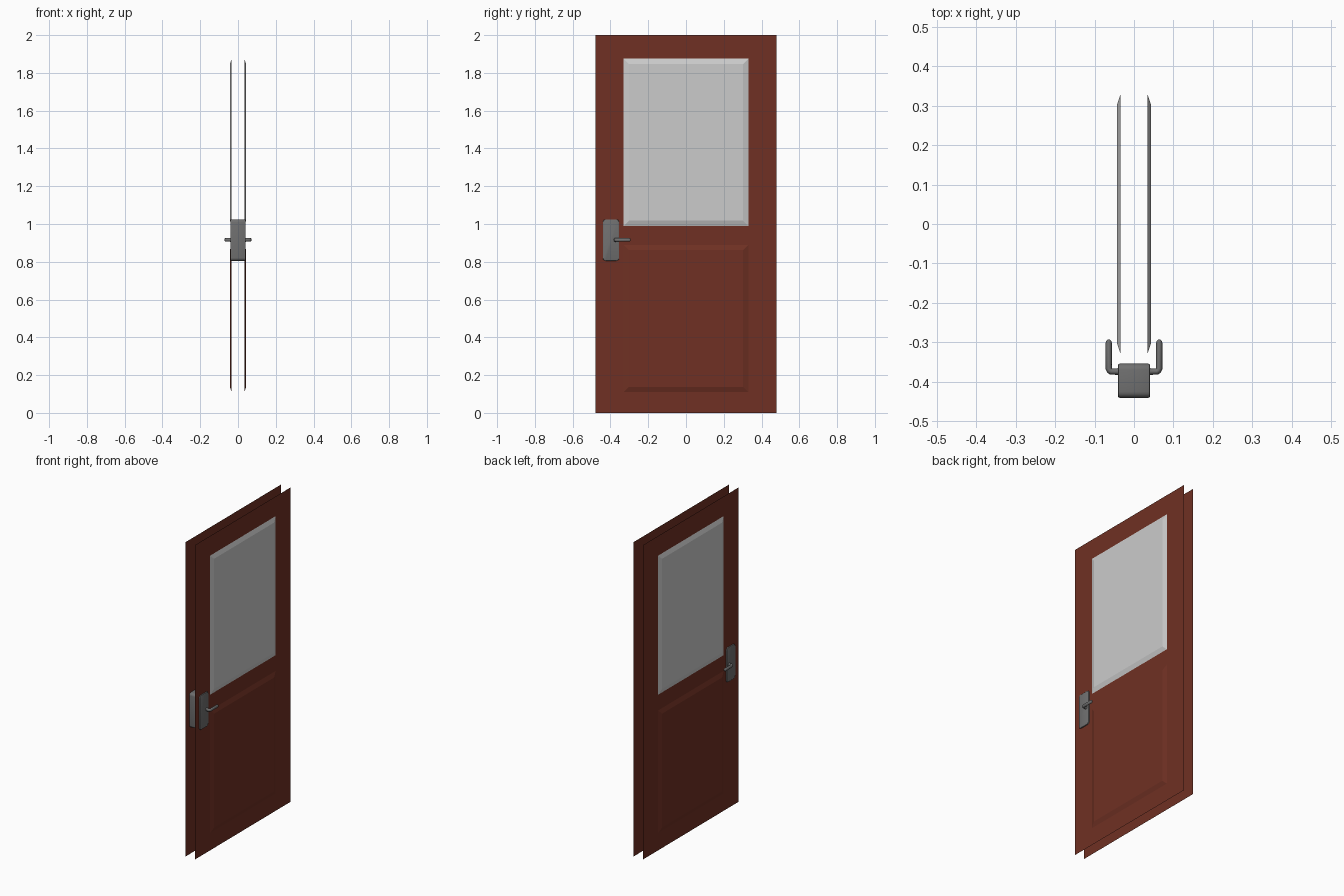
import bpy, bmesh
from mathutils import Vector

if "Cube" in bpy.data.objects:
    bpy.data.objects.remove(bpy.data.objects["Cube"])


def material(name, rgb):
    m = bpy.data.materials.new(name)
    m.diffuse_color = (*rgb, 1)
    m.use_nodes = True
    m.node_tree.nodes["Principled BSDF"].inputs["Base Color"].default_value = m.diffuse_color
    return m


red = material("red_paint", (0.16, 0.03, 0.017))
glass = material("frosted_glass", (0.8, 0.8, 0.8))
metal = material("dark_metal", (0.16, 0.16, 0.16))


def add_object(name, bm, mats):
    me = bpy.data.meshes.new(name)
    bm.to_mesh(me)
    bm.free()
    for m in mats:
        me.materials.append(m)
    ob = bpy.data.objects.new(name, me)
    bpy.context.collection.objects.link(ob)
    return ob


def smooth(ob):
    bpy.ops.object.select_all(action='DESELECT')
    ob.select_set(True)
    bpy.context.view_layer.objects.active = ob
    bpy.ops.object.shade_smooth_by_angle()


# Door skins: thin sheets with two raised, bevelled panels, mirrored front to back
ys = (-0.48, -0.33, 0.33, 0.48)
zs = (0, 0.11, 0.89, 0.99, 1.875, 2)
bm = bmesh.new()
grid = [[bm.verts.new((0.034, y, z)) for y in ys] for z in zs]
cells = {}
for r in range(5):
    for c in range(3):
        cells[r, c] = bm.faces.new((grid[r][c], grid[r][c + 1],
                                    grid[r + 1][c + 1], grid[r + 1][c]))
bm.normal_update()
for row, mat in ((1, 0), (3, 1)):
    panel = cells[row, 1]
    panel.material_index = mat
    rim = bmesh.ops.inset_region(bm, faces=[panel], thickness=0.04, depth=0)["faces"]
    for f in rim:
        f.material_index = mat
    for v in panel.verts:
        v.co.x = 0.043
skin = add_object("door_skins", bm, (red, glass))
skin.modifiers.new("Mirror", 'MIRROR').use_axis = (True, False, False)

# Lock case passing through both skins
bm = bmesh.new()
bmesh.ops.create_cube(bm, size=1)
for v in bm.verts:
    v.co = Vector((v.co.x * 0.082, v.co.y * 0.087, v.co.z * 0.22)) + Vector((0, -0.397, 0.915))
upright = [e for e in bm.edges if abs(e.verts[0].co.x - e.verts[1].co.x) > 0.01]
bmesh.ops.bevel(bm, geom=upright, offset=0.016, segments=4, profile=0.5, affect='EDGES')
rims = [e for e in bm.edges if abs(e.verts[0].co.x - e.verts[1].co.x) < 1e-5]
bmesh.ops.bevel(bm, geom=rims, offset=0.005, segments=2, profile=0.5, affect='EDGES')
smooth(add_object("lock_case", bm, (metal,)))

# Lever handles: tube out of the case, turning along the door, with a rounded tip
path = ((0.036, -0.374, 1.25), (0.044, -0.374, 1.0), (0.058, -0.374, 1.0),
        (0.062, -0.371, 1.0), (0.064, -0.366, 1.0), (0.064, -0.301, 1.0),
        (0.064, -0.296, 0.8), (0.064, -0.293, 0.35))
for side, label in ((1, "right"), (-1, "left")):
    cu = bpy.data.curves.new("lever_" + label, 'CURVE')
    cu.dimensions = '3D'
    cu.bevel_depth = 0.008
    cu.bevel_resolution = 3
    cu.use_fill_caps = True
    sp = cu.splines.new('POLY')
    sp.points.add(len(path) - 1)
    for p, (x, y, rad) in zip(sp.points, path):
        p.co = (side * x, y, 0, 1)
        p.radius = rad
    cu.materials.append(metal)
    lever = bpy.data.objects.new("lever_" + label, cu)
    lever.location.z = 0.916
    lever.scale.z = 1.25
    bpy.context.collection.objects.link(lever)
